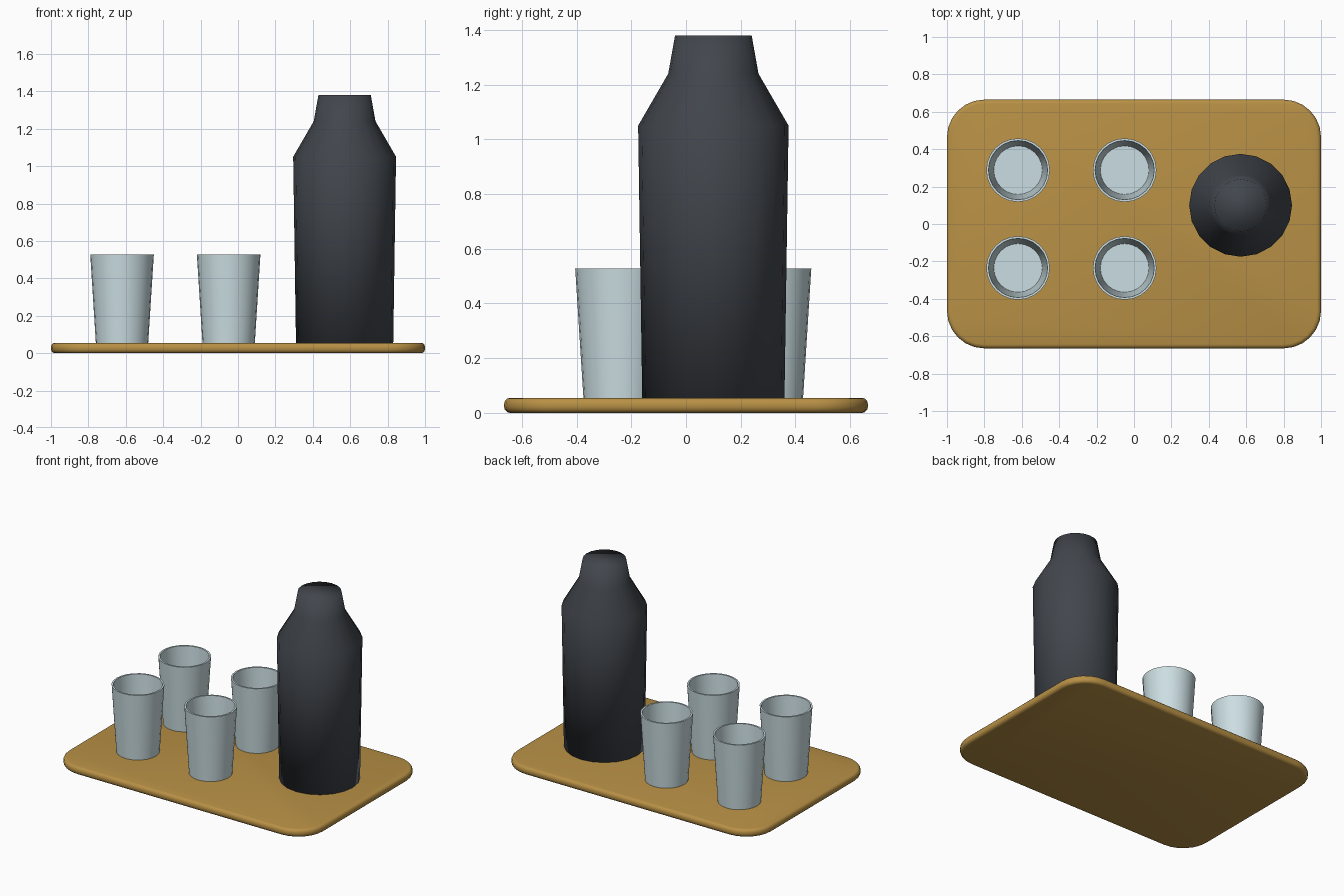
import bpy, bmesh
from math import cos, sin, pi, radians

cube = bpy.data.objects.get("Cube")
if cube:
    bpy.data.objects.remove(cube, do_unlink=True)


def material(name, rgb):
    m = bpy.data.materials.new(name)
    m.use_nodes = True
    m.diffuse_color = (*rgb, 1)
    m.node_tree.nodes["Principled BSDF"].inputs["Base Color"].default_value = (*rgb, 1)
    return m


wood = material("warm wood", (0.48, 0.28, 0.06))
charcoal = material("charcoal", (0.054, 0.062, 0.074))
glass = material("pale blue glass", (0.60, 0.73, 0.76))


def finish(bm, name, mat, location=(0, 0, 0)):
    bmesh.ops.recalc_face_normals(bm, faces=bm.faces)
    mesh = bpy.data.meshes.new(name)
    bm.to_mesh(mesh)
    bm.free()
    mesh.materials.append(mat)
    mesh.shade_smooth()
    obj = bpy.data.objects.new(name, mesh)
    obj.location = location
    bpy.context.collection.objects.link(obj)
    return obj


def smooth_by_angle(obj, angle):
    bpy.ops.object.select_all(action="DESELECT")
    obj.select_set(True)
    bpy.context.view_layer.objects.active = obj
    bpy.ops.object.shade_smooth_by_angle(angle=radians(angle))


def lathe(name, profile, sides, mat, location):
    """Stack rings of (radius, height) and close both ends."""
    bm = bmesh.new()
    rings = [[bm.verts.new((r * cos(2 * pi * i / sides), r * sin(2 * pi * i / sides), z))
              for i in range(sides)] for r, z in profile]
    for low, high in zip(rings, rings[1:]):
        for i in range(sides):
            j = (i + 1) % sides
            bm.faces.new((low[i], low[j], high[j], high[i]))
    bm.faces.new(rings[0])
    bm.faces.new(rings[-1])
    return finish(bm, name, mat, location)


# Tray: rounded rectangle with softened rims
TOP = 0.055
half_x, half_y, corner, steps = 1.0, 0.665, 0.2, 6
bm = bmesh.new()
outline = []
for quarter, (sx, sy) in enumerate([(1, 1), (-1, 1), (-1, -1), (1, -1)]):
    for k in range(steps + 1):
        a = pi / 2 * (quarter + k / steps)
        outline.append(bm.verts.new((sx * (half_x - corner) + corner * cos(a),
                                     sy * (half_y - corner) + corner * sin(a), 0)))
base = bm.faces.new(outline)
raised = bmesh.ops.extrude_face_region(bm, geom=[base])["geom"]
for v in raised:
    if isinstance(v, bmesh.types.BMVert):
        v.co.z = TOP
bm.normal_update()
rims = [e for e in bm.edges if abs(e.verts[0].co.z - e.verts[1].co.z) < 0.001]
bmesh.ops.bevel(bm, geom=rims, offset=0.022, segments=3, profile=0.5, affect="EDGES")
tray = finish(bm, "tray", wood)
smooth_by_angle(tray, 40)

# Bottle: tapered body, sloping shoulder and narrow cap
lathe("bottle", [(0.26, 0), (0.275, 0.995), (0.165, 1.185), (0.14, 1.325)],
      20, charcoal, (0.57, 0.10, TOP))

# Cups: thin-walled tapered tumblers in a two by two group
cup_profile = [(0.14, 0), (0.17, 0.472), (0.158, 0.472), (0.13, 0.015)]
for depth, y in (("back", 0.288), ("front", -0.235)):
    for side, x in (("right", -0.62), ("left", -0.05)):
        cup = lathe(f"{depth}_{side}_cup", cup_profile, 24, glass, (x, y, TOP))
        smooth_by_angle(cup, 40)
